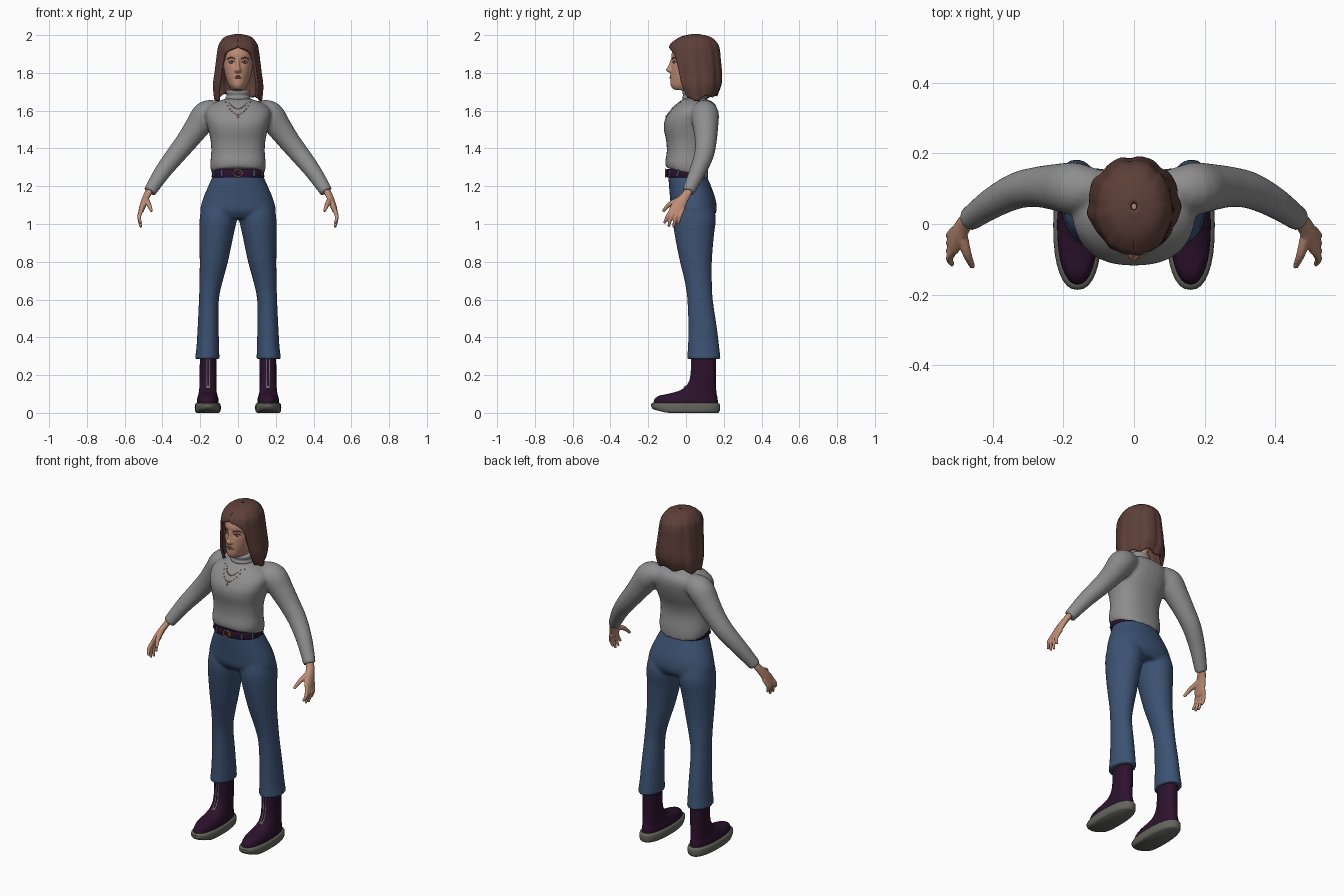
import bpy, bmesh, math
from mathutils import Vector, Matrix
from mathutils.bvhtree import BVHTree

cube = bpy.data.objects.get("Cube")
if cube:
    bpy.data.objects.remove(cube)


def material(name, *rgb):
    m = bpy.data.materials.new(name)
    m.use_nodes = True
    m.diffuse_color = (*rgb, 1)
    bsdf = next(n for n in m.node_tree.nodes if n.type == "BSDF_PRINCIPLED")
    bsdf.inputs["Base Color"].default_value = (*rgb, 1)
    return m


HAIR = material("hair brown", .11, .05, .04)
SKIN = material("skin", .52, .27, .18)
LIPS = material("lip rose", .33, .13, .1)
WOOL = material("sweater grey", .27, .27, .27)
DENIM = material("denim blue", .045, .085, .17)
LEATHER = material("plum leather", .025, .006, .026)
RUBBER = material("sole grey", .13, .13, .115)
SILVER = material("zip silver", .5, .5, .5)
COPPER = material("copper", .5, .23, .12)
WHITE = material("eye white", .45, .43, .42)


def smooth_rows(rows, k=4):
    """Catmull-Rom interpolation of rows of numbers."""
    out = []
    for i in range(len(rows) - 1):
        a, b, c, d = (Vector(rows[min(max(j, 0), len(rows) - 1)]) for j in range(i - 1, i + 3))
        for s in range(k):
            t = s / k
            out.append(b + (c - a) * t / 2 + (a * 2 - b * 5 + c * 4 - d) * t * t / 2
                       + (b * 3 - a - c * 3 + d) * t ** 3 / 2)
    return out + [Vector(rows[-1])]


def skin_rings(bm, rings, closed=True):
    loops = [[bm.verts.new(p) for p in ring] for ring in rings]
    n = len(loops[0])
    for lo, hi in zip(loops, loops[1:]):
        for i in range(n if closed else n - 1):
            j = (i + 1) % n
            bm.faces.new((lo[i], lo[j], hi[j], hi[i]))
    if closed:
        bm.faces.new(loops[0][::-1])
        bm.faces.new(loops[-1])


def loft(bm, rows, side=1, n=32, power=1.0, k=4):
    """Horizontal rounded rings; row = z, centre x, half width, front y, back y."""
    def shape(v):
        return math.copysign(abs(v) ** power, v)
    rings = []
    for z, x, rx, front, back in smooth_rows(rows, k):
        angles = [math.tau * i / n for i in range(n)]
        rings.append([(side * (x + rx * shape(math.cos(a))),
                       (front + back) / 2 + (back - front) / 2 * shape(math.sin(a)), z) for a in angles])
    skin_rings(bm, rings)


def tube(bm, rows, side=1, n=16, k=4):
    """Round tube along a path; row = x, y, z, radius."""
    pts = smooth_rows(rows, k)
    rings = []
    for i, p in enumerate(pts):
        way = (pts[min(i + 1, len(pts) - 1)] - pts[max(i - 1, 0)]).to_3d()
        u = way.cross(Vector((.3, 1, .1))).normalized()
        v = way.cross(u).normalized()
        rings.append([])
        for j in range(n):
            a = math.tau * j / n
            q = p.to_3d() + (u * math.cos(a) + v * math.sin(a)) * p[3]
            rings[-1].append((side * q.x, q.y, q.z))
    skin_rings(bm, rings)


def ball(bm, centre, size):
    bmesh.ops.create_uvsphere(bm, u_segments=12, v_segments=8, radius=1,
                              matrix=Matrix.Translation(centre) @ Matrix.Diagonal((*size, 1)))


def finish(bm, name, mat, voxel=0, relax=4):
    bmesh.ops.recalc_face_normals(bm, faces=bm.faces)
    me = bpy.data.meshes.new(name)
    bm.to_mesh(me)
    bm.free()
    me.materials.append(mat)
    ob = bpy.data.objects.new(name, me)
    bpy.context.collection.objects.link(ob)
    bpy.context.view_layer.objects.active = ob
    bpy.ops.object.select_all(action="DESELECT")
    ob.select_set(True)
    bpy.ops.object.shade_smooth_by_angle(angle=math.radians(50))
    if voxel:
        mod = ob.modifiers.new("merge", "REMESH")
        mod.mode, mod.voxel_size, mod.use_smooth_shade = "VOXEL", voxel, True
        soft = ob.modifiers.new("soften", "SMOOTH")
        soft.factor, soft.iterations = .5, relax
    return ob


def front_of(ob):
    """Returns a function giving the front surface point at x, z."""
    bpy.context.view_layer.update()
    tree = BVHTree.FromObject(ob, bpy.context.evaluated_depsgraph_get())
    return lambda x, z: tree.ray_cast(Vector((x, -1, z)), Vector((0, 1, 0)))[0] or Vector((x, -.08, z))


# Sweater: torso, sleeves and rolled collar
bm = bmesh.new()
loft(bm, [(1.27, 0, .14, -.106, .117), (1.31, 0, .147, -.11, .117), (1.38, 0, .142, -.102, .108),
          (1.44, 0, .145, -.105, .118), (1.5, 0, .158, -.117, .142), (1.55, 0, .17, -.113, .158),
          (1.6, 0, .172, -.083, .165), (1.64, 0, .13, -.045, .15), (1.665, 0, .06, -.01, .1)], power=.85)
for v in bm.verts:
    v.co.z -= .27 * v.co.y * max(0, (1.38 - v.co.z) / .11)
for s in (1, -1):
    tube(bm, [(.1, .1, 1.6, .055), (.165, .1, 1.58, .074), (.215, .104, 1.515, .067), (.27, .105, 1.44, .058),
              (.33, .095, 1.365, .052), (.4, .06, 1.275, .044), (.468, .012, 1.17, .034)], s, 24)
sweater = finish(bm, "sweater", WOOL, .009)
bm = bmesh.new()
loft(bm, [(1.63, 0, .07, -.02, .115), (1.65, 0, .063, -.016, .105), (1.668, 0, .066, -.02, .106),
          (1.68, 0, .06, -.015, .1), (1.7, 0, .064, -.02, .1), (1.71, 0, .055, -.01, .092)])
finish(bm, "collar", WOOL)

# Trousers: hips and flared legs
bm = bmesh.new()
loft(bm, [(1.28, 0, .125, -.09, .105), (1.25, 0, .136, -.093, .112), (1.2, 0, .158, -.09, .133),
          (1.13, 0, .187, -.084, .157), (1.07, 0, .2, -.077, .162), (1.03, 0, .18, -.05, .14)], power=.92)
for s in (1, -1):
    loft(bm, [(1.1, .1, .09, -.06, .14), (1.03, .104, .099, -.07, .158), (.93, .115, .089, -.058, .147),
              (.8, .128, .075, -.032, .137), (.7, .142, .062, -.008, .137), (.6, .154, .053, .007, .142),
              (.45, .158, .056, .012, .164), (.35, .16, .06, .01, .176), (.285, .163, .065, .006, .184)], s)
finish(bm, "trousers", DENIM, .009)

# Belt, loops and buckle
bm = bmesh.new()
loft(bm, [(1.247, 0, .138, -.1, .112), (1.25, 0, .14, -.102, .114), (1.288, 0, .134, -.102, .112),
          (1.291, 0, .132, -.1, .11)], n=48, power=.88, k=1)
belt = finish(bm, "belt", LEATHER)
on_belt = front_of(belt)
bm = bmesh.new()
for x in (-.085, .085, -.127, .127):
    tube(bm, [(*on_belt(x, z), .006) for z in (1.25, 1.27, 1.287)], n=8)
finish(bm, "belt_loops", DENIM)
bm = bmesh.new()
tube(bm, [(.024 * math.cos(a), -.108, 1.27 + .02 * math.sin(a), .004)
          for a in (math.tau * i / 12 for i in range(13))], n=8, k=1)
tube(bm, [(0, -.108, 1.27, .003), (.024, -.108, 1.27, .003)], n=8)
finish(bm, "buckle", COPPER)

# Boots with soles and front zips
for s, word in ((1, "left"), (-1, "right")):
    bm = bmesh.new()
    loft(bm, [(0, .16, .06, -.172, .17), (.012, .16, .068, -.184, .179), (.042, .16, .068, -.186, .18),
              (.053, .16, .06, -.176, .17)], s, power=.85)
    for v in bm.verts:
        if v.co.z < .03:
            v.co.z += .25 * max(0, -.1 - v.co.y)
    finish(bm, word + "_sole", RUBBER)
    bm = bmesh.new()
    loft(bm, [(.045, .16, .058, -.172, .168), (.07, .16, .057, -.168, .168), (.09, .16, .052, -.145, .165),
              (.102, .16, .049, -.09, .162), (.12, .16, .046, -.03, .16), (.15, .159, .045, .008, .158),
              (.2, .158, .045, .025, .158), (.32, .158, .044, .03, .16)], s, power=.9)
    on_boot = front_of(finish(bm, word + "_boot", LEATHER))
    bm = bmesh.new()
    for dx in (-.007, .007):
        tube(bm, [(*on_boot(s * .158 + dx, .13 + .02 * i), .0025) for i in range(9)], n=6, k=1)
    ball(bm, on_boot(s * .158, .135), (.006, .004, .01))
    finish(bm, word + "_zip", SILVER)

# Hands: palm, four fingers and thumb
for s, word in ((1, "left"), (-1, "right")):
    bm = bmesh.new()
    loft(bm, [(1.2, .455, .022, 0, .045), (1.165, .475, .021, -.02, .033), (1.13, .492, .019, -.055, .015),
              (1.09, .506, .017, -.086, -.004), (1.06, .515, .013, -.09, -.018)], s, 16)
    for y, tip_y, tip_z in ((-.08, -.115, 1.005), (-.062, -.092, .985), (-.042, -.066, .982), (-.025, -.04, 1.002)):
        tube(bm, [(.507, y + .01, 1.085, .012), (.523, (y + tip_y) / 2, 1.04, .0105),
                  (.514, tip_y, tip_z, .007)], s, 10)
    tube(bm, [(.488, -.03, 1.13, .017), (.473, -.085, 1.105, .013), (.457, -.122, 1.068, .008)], s, 10)
    finish(bm, word + "_hand", SKIN, .004, 3)

# Head with neck and nose
bm = bmesh.new()
loft(bm, [(1.62, 0, .046, .01, .1), (1.7, 0, .046, -.01, .1), (1.712, 0, .036, -.064, .1), (1.735, 0, .05, -.082, .11),
          (1.78, 0, .067, -.083, .14), (1.83, 0, .077, -.079, .145), (1.86, 0, .08, -.073, .148),
          (1.9, 0, .081, -.077, .15), (1.95, 0, .07, -.052, .135), (1.98, 0, .035, 0, .09)])
loft(bm, [(1.875, 0, .008, -.081, -.05), (1.835, 0, .011, -.096, -.05), (1.815, 0, .017, -.107, -.05),
          (1.803, 0, .015, -.096, -.05)], n=12)
for x in (-.012, .012):
    ball(bm, (x, -.083, 1.811), (.009, .009, .008))
head = finish(bm, "head", SKIN, .005, 3)
on_face = front_of(head)

# Eyes, brows and lips
bm = bmesh.new()
bi = bmesh.new()
bb = bmesh.new()
for s in (1, -1):
    eye = on_face(s * .034, 1.855)
    ball(bm, eye, (.015, .004, .0055))
    ball(bi, eye + Vector((0, -.003, 0)), (.0055, .002, .0055))
    tube(bi, [(*on_face(s * x, z), .0022) for x, z in ((.018, 1.857), (.034, 1.863), (.05, 1.856))], n=6)
    tube(bb, [(*on_face(s * x, z), .003) for x, z in ((.016, 1.874), (.036, 1.881), (.056, 1.873))], n=6)
finish(bm, "eyes", WHITE)
finish(bi, "irises_and_lashes", HAIR)
finish(bb, "eyebrows", HAIR)
bm = bmesh.new()
for z, r in ((1.782, .0035), (1.774, .0045)):
    tube(bm, [(*on_face(x, z), r * (1 - abs(x) * 30)) for x in (-.026, -.013, 0, .013, .026)], n=8)
finish(bm, "lips", LIPS)

# Hair: a bob open at the face; row = z, centre y, half width, half depth, opening in degrees
bm = bmesh.new()
rings = []
for z, y, rx, ry, gap in smooth_rows([
        (2, .05, .008, .01, 0), (1.985, .05, .065, .075, 0), (1.955, .045, .091, .114, 0),
        (1.935, .044, .099, .125, 3), (1.91, .044, .103, .13, 34), (1.87, .046, .108, .131, 45),
        (1.8, .05, .116, .133, 51), (1.73, .055, .124, .127, 54), (1.66, .06, .117, .1, 60)]):
    ring = []
    low = max(0, (1.95 - z) / .3)
    for i in range(73):
        a = math.radians(gap + (360 - 2 * gap) * i / 72)
        wave = 1 + (.012 + .02 * low) * math.sin(9 * a + 1) + .01 * math.sin(17 * a)
        lift = low ** 3 * (.03 * max(0, -math.cos(a)) + .01 * math.sin(7 * a))
        ring.append((rx * math.sin(a) * wave, y - ry * math.cos(a) * wave, z + lift))
    rings.append(ring)
skin_rings(bm, rings, closed=False)
bmesh.ops.remove_doubles(bm, verts=bm.verts, dist=.0005)
hair = finish(bm, "hair", HAIR)
shell = hair.modifiers.new("thickness", "SOLIDIFY")
shell.thickness, shell.offset = .014, 0

# Necklace: two beaded strands and a pendant
on_chest = front_of(sweater)
bm = bmesh.new()
for half, top, drop in ((.065, 1.645, .065), (.045, 1.64, .03)):
    for i in range(-6, 7):
        t = i / 6
        ball(bm, on_chest(half * t, top - drop * (1 - t * t)), (.0035,) * 3)
ball(bm, on_chest(0, 1.567), (.006, .004, .009))
finish(bm, "necklace", COPPER)
